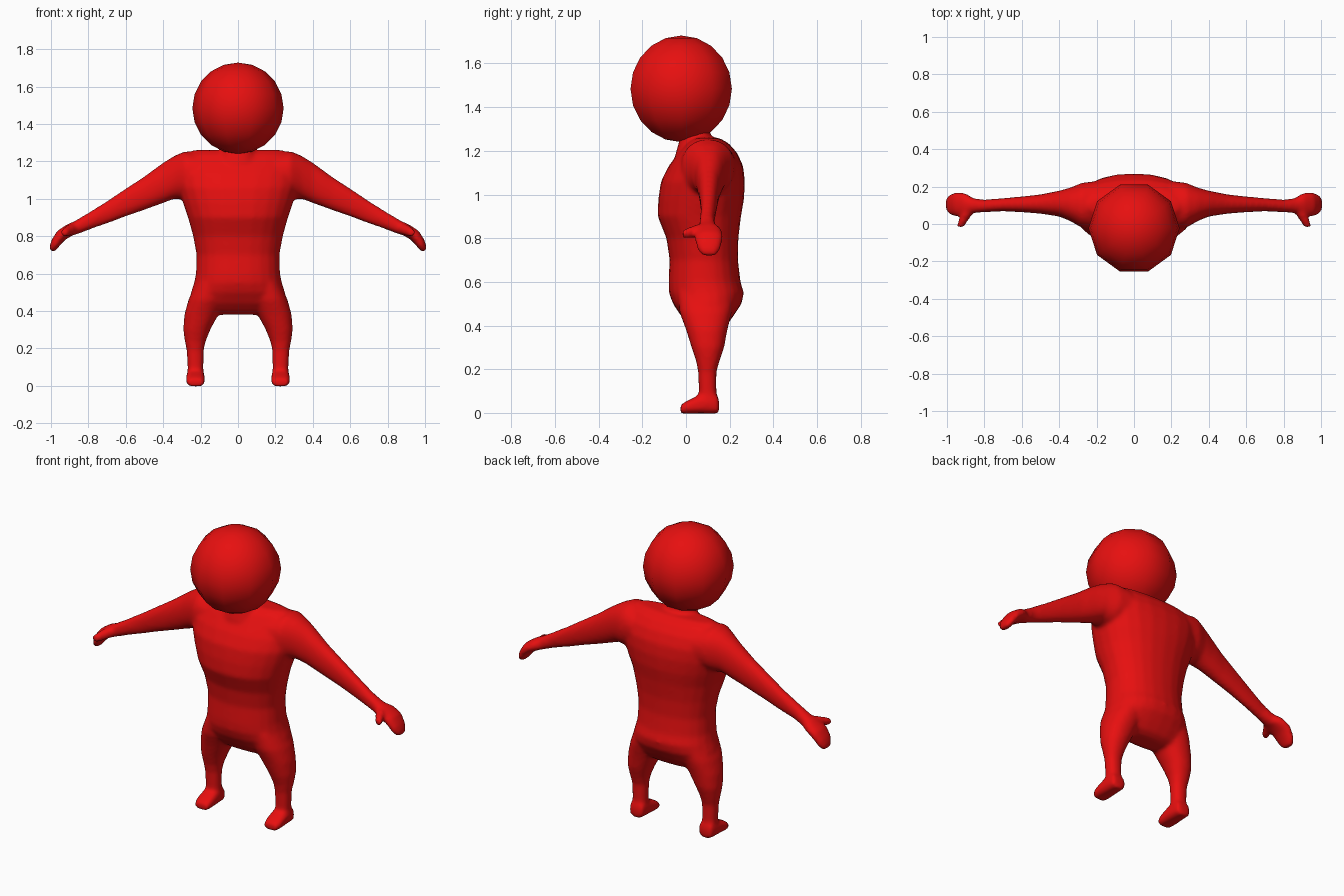
import bpy, bmesh, math
from mathutils import Vector

red = bpy.data.materials.new("red")
red.diffuse_color = (0.8, 0.005, 0.005, 1)


def loft(bm, rings, n=24, power=2.2):
    """Closed tube through rings of (centre, half-axis u, half-axis v)."""
    loops = []
    for c, u, v in rings:
        loop = []
        for i in range(n):
            a = 2 * math.pi * i / n
            ca, sa = math.cos(a), math.sin(a)
            p = Vector(c)
            p += Vector(u) * math.copysign(abs(ca) ** (2 / power), ca)
            p += Vector(v) * math.copysign(abs(sa) ** (2 / power), sa)
            loop.append(bm.verts.new(p))
        loops.append(loop)
    for a, b in zip(loops, loops[1:]):
        for i in range(n):
            j = (i + 1) % n
            bm.faces.new((a[i], a[j], b[j], b[i]))
    bm.faces.new(loops[0])
    bm.faces.new(loops[-1])


def upright(rows):
    """Rows (z, x0, x1, y0, y1) to horizontal rings."""
    return [(((x0 + x1) / 2, (y0 + y1) / 2, z), ((x1 - x0) / 2, 0, 0),
             (0, (y1 - y0) / 2, 0)) for z, x0, x1, y0, y1 in rows]


def sideways(s, rows):
    """Rows (x, z, half height, y0, y1, tilt) to rings along a limb."""
    return [((s * x, (y0 + y1) / 2, z), (0, (y1 - y0) / 2, 0),
             (s * h * math.sin(t), 0, h * math.cos(t)))
            for x, z, h, y0, y1, t in rows]


bm = bmesh.new()

# Torso and hips
torso = [(0.38, 0.14, 0.06, 0.15), (0.40, 0.22, 0.02, 0.185),
         (0.44, 0.255, -0.02, 0.215), (0.50, 0.252, -0.06, 0.255),
         (0.55, 0.235, -0.078, 0.265), (0.60, 0.225, -0.08, 0.25),
         (0.70, 0.222, -0.075, 0.238), (0.80, 0.24, -0.09, 0.24),
         (0.90, 0.268, -0.13, 0.252), (0.98, 0.295, -0.127, 0.266),
         (1.06, 0.32, -0.115, 0.27), (1.13, 0.33, -0.08, 0.262),
         (1.19, 0.32, -0.035, 0.235), (1.235, 0.29, 0.0, 0.195),
         (1.26, 0.24, 0.04, 0.15)]
loft(bm, upright([(z, -x, x, a, b) for z, x, a, b in torso]))

# Neck
loft(bm, upright([(1.18, -0.12, 0.12, -0.05, 0.15), (1.25, -0.09, 0.09, -0.03, 0.12),
                  (1.32, -0.08, 0.08, -0.03, 0.1)]))

for s in (-1, 1):
    # Leg
    leg = [(0.55, 0.06, 0.225, -0.04, 0.22), (0.46, 0.07, 0.265, -0.03, 0.21),
           (0.38, 0.105, 0.287, 0.0, 0.19), (0.30, 0.148, 0.293, 0.025, 0.175),
           (0.24, 0.172, 0.285, 0.045, 0.155), (0.19, 0.183, 0.275, 0.055, 0.14),
           (0.10, 0.185, 0.27, 0.058, 0.14), (0.03, 0.185, 0.27, 0.055, 0.145)]
    loft(bm, upright([(z, s * a, s * b, c, d) for z, a, b, c, d in leg]))

    # Foot, from heel to toe
    foot = [(0.152, 0.036, 0.03), (0.14, 0.045, 0.045), (0.10, 0.048, 0.047),
            (0.05, 0.05, 0.040), (0.0, 0.05, 0.028), (-0.025, 0.04, 0.020)]
    loft(bm, [((s * 0.227, y, h - 0.003), (w, 0, 0), (0, 0, h)) for y, w, h in foot],
         power=3)

    # Arm, wrist and palm
    arm = [(0.20, 1.13, 0.11, -0.03, 0.23, 0), (0.28, 1.125, 0.13, -0.02, 0.22, 0),
           (0.34, 1.115, 0.115, 0.015, 0.195, 0), (0.40, 1.085, 0.108, 0.04, 0.178, 0),
           (0.50, 1.03, 0.09, 0.055, 0.158, 0), (0.60, 0.98, 0.075, 0.063, 0.147, 0),
           (0.70, 0.927, 0.058, 0.068, 0.138, 0.1), (0.80, 0.878, 0.043, 0.063, 0.13, 0.2),
           (0.86, 0.848, 0.036, 0.058, 0.138, 0.4), (0.90, 0.833, 0.033, 0.045, 0.165, 0.5),
           (0.945, 0.805, 0.032, 0.04, 0.17, 0.7), (0.975, 0.765, 0.027, 0.045, 0.163, 0.9),
           (0.99, 0.735, 0.021, 0.06, 0.15, 1.1), (0.995, 0.72, 0.014, 0.08, 0.135, 1.2)]
    loft(bm, sideways(s, arm))

    # Thumb
    thumb = [(0.87, 0.10, 0.842, 0.032), (0.895, 0.05, 0.835, 0.030),
             (0.915, 0.015, 0.825, 0.026), (0.93, -0.018, 0.818, 0.020)]
    loft(bm, [((s * x, y, z), (s * r, 0, 0), (0, 0, r)) for x, y, z, r in thumb], n=12)

bmesh.ops.recalc_face_normals(bm, faces=bm.faces)
mesh = bpy.data.meshes.new("body")
bm.to_mesh(mesh)
bm.free()
mesh.materials.append(red)
body = bpy.data.objects.new("body", mesh)
bpy.context.collection.objects.link(body)

# Fuse the limbs into one smooth skin
fuse = body.modifiers.new("fuse", "REMESH")
fuse.mode = "VOXEL"
fuse.voxel_size = 0.011
fuse.use_smooth_shade = True
soften = body.modifiers.new("soften", "SMOOTH")
soften.factor = 0.5
soften.iterations = 8

# Head
bpy.ops.mesh.primitive_uv_sphere_add(segments=10, ring_count=10, radius=0.244,
                                     location=(0, -0.022, 1.484),
                                     rotation=(0, 0, math.pi / 2))
head = bpy.context.object
head.name = "head"
head.data.materials.append(red)
bpy.ops.object.shade_smooth()
